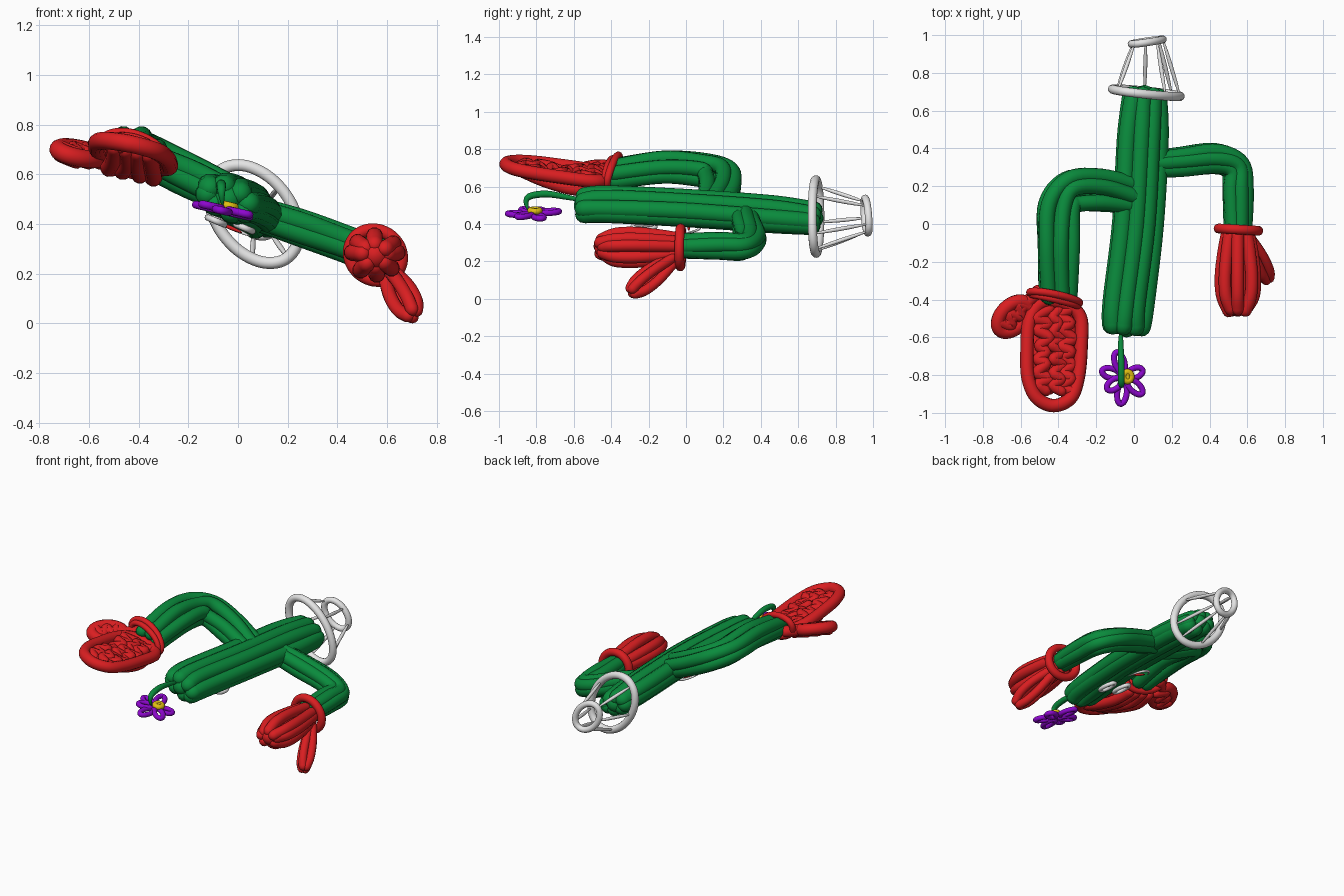
import bpy, bmesh, math, random
from mathutils import Vector as V

if "Cube" in bpy.data.objects:
    bpy.data.objects.remove(bpy.data.objects["Cube"])

random.seed(4)

def mat(name, c):
    m = bpy.data.materials.new(name)
    m.diffuse_color = (*c, 1)
    m.use_nodes = True
    m.node_tree.nodes["Principled BSDF"].inputs["Base Color"].default_value = m.diffuse_color
    return m

GREEN = mat("cactus green", (0.003, 0.26, 0.046))
RED = mat("glove red", (0.70, 0.013, 0.015))
WHITE = mat("pot white", (0.78, 0.78, 0.78))
PURPLE = mat("petal purple", (0.27, 0.002, 0.62))
YELLOW = mat("pollen yellow", (0.75, 0.52, 0.006))

SIDES = 12
U = V((0.92, 0, -0.39))   # across the tilted figure
N = V((0.39, 0, 0.92))    # its thickness direction
Y = V((0, 1, 0))

def smooth_path(pts, closed, steps=6):
    """Catmull-Rom resampling"""
    p = [V(q) for q in pts]
    n = len(p)
    get = (lambda i: p[i % n]) if closed else (lambda i: p[max(0, min(n - 1, i))])
    out = []
    for i in range(n if closed else n - 1):
        a, b, c, d = get(i - 1), get(i), get(i + 1), get(i + 2)
        for k in range(steps):
            t = k / steps
            out.append(0.5 * (2 * b + (c - a) * t + (2 * a - 5 * b + 4 * c - d) * t * t
                              + (3 * b - a - 3 * c + d) * t ** 3))
    if not closed:
        out.append(p[-1])
    return out

def add_tube(bm, pts, r, closed=False, taper=False):
    path = smooth_path(pts, closed)
    n = len(path)
    rad = [r * (max(0.15, math.sin(math.pi * i / (n - 1)) ** 0.6) if taper else 1) for i in range(n)]
    if not closed:  # rounded ends
        d0, d1 = (path[0] - path[1]).normalized(), (path[-1] - path[-2]).normalized()
        r0, r1, b0, b1 = rad[0], rad[-1], path[0].copy(), path[-1].copy()
        angs = (0.5, 1.0, 1.4)
        path = [b0 + d0 * r0 * math.sin(t) for t in reversed(angs)] + path + [b1 + d1 * r1 * math.sin(t) for t in angs]
        rad = [r0 * math.cos(t) for t in reversed(angs)] + rad + [r1 * math.cos(t) for t in angs]
    n = len(path)
    rings, nor = [], None
    for i in range(n):
        a = path[i - 1] if (i or closed) else path[0]
        b = path[(i + 1) % n] if (i < n - 1 or closed) else path[-1]
        t = (b - a).normalized()
        nor = t.orthogonal() if nor is None else nor - t * nor.dot(t)
        nor.normalize()
        bi = t.cross(nor)
        rings.append([bm.verts.new(path[i] + rad[i] * (nor * math.cos(2 * math.pi * k / SIDES)
                      + bi * math.sin(2 * math.pi * k / SIDES))) for k in range(SIDES)])
    for i in range(n if closed else n - 1):
        A, B = rings[i], rings[(i + 1) % n]
        for k in range(SIDES):
            j = (k + 1) % SIDES
            bm.faces.new((A[k], A[j], B[j], B[k]))
    if not closed:
        bm.faces.new(rings[0][::-1])
        bm.faces.new(rings[-1])

def part(name, material, tubes):
    """tubes: list of (points, radius, closed, taper)"""
    bm = bmesh.new()
    for t in tubes:
        add_tube(bm, *t)
    bmesh.ops.recalc_face_normals(bm, faces=bm.faces)
    me = bpy.data.meshes.new(name)
    bm.to_mesh(me)
    bm.free()
    me.materials.append(material)
    me.shade_smooth()
    bpy.context.collection.objects.link(bpy.data.objects.new(name, me))

def loop(c, a, b, n=12):
    """closed ellipse around c with half-axes a and b"""
    c, a, b = V(c), V(a), V(b)
    return [c + a * math.cos(2 * math.pi * i / n) + b * math.sin(2 * math.pi * i / n) for i in range(n)]

def bundle(path, count, wa, wb, r, ends=(0.8, 0.8), jit=0.0):
    """hand-drawn parallel tubes round a path, like cactus ribs"""
    path = [V(p) for p in path]
    m = len(path)
    tubes = []
    for k in range(count):
        pts = []
        for i, p in enumerate(path):
            ang = 2 * math.pi * (k + 0.5 + random.uniform(-jit, jit)) / count
            t = (path[min(i + 1, m - 1)] - path[max(i - 1, 0)]).normalized()
            s = t.cross(N).normalized()
            f = ends[0] if i == 0 else ends[1] if i == m - 1 else 1
            pts.append(p + f * (s * wa * math.cos(ang) + s.cross(t) * wb * math.sin(ang)))
        tubes.append((pts, r, False, False))
    return tubes

# ribbed trunk
trunk = [(-0.04, -0.54, 0.50), (-0.03, -0.42, 0.505), (0.02, 0, 0.487), (0.045, 0.45, 0.455), (0.055, 0.675, 0.432)]
part("trunk", GREEN, bundle(trunk, 8, 0.098, 0.047, 0.049, (0.9, 0.8), 0.15) + [(trunk, 0.06, False, False)])

# bent arms
arm_l = [(0.0, 0.15, 0.50), (-0.18, 0.18, 0.585), (-0.33, 0.175, 0.66), (-0.395, 0.09, 0.69), (-0.40, -0.12, 0.705), (-0.40, -0.38, 0.67)]
arm_r = [(0.08, 0.31, 0.44), (0.25, 0.325, 0.385), (0.43, 0.345, 0.32), (0.535, 0.30, 0.28), (0.55, 0.18, 0.285), (0.55, -0.02, 0.285)]
part("left_arm", GREEN, bundle(arm_l, 6, 0.08, 0.046, 0.043, (0.8, 0.85), 0.2))
part("right_arm", GREEN, bundle(arm_r, 6, 0.045, 0.035, 0.042, (0.8, 0.8), 0.2) + [(arm_r, 0.04, False, False)])

# left glove: outlined mitt with scribbled filling
LU, LV = V((1, 0, -0.22)), V((0, 1, -0.13))
LC = V((-0.425, -0.69, 0.685))
def on_mitt(x, y, h=0):
    return LC + LU * x + LV * y + V((0, 0, h))
outline = [on_mitt(x, y) for x, y in ((0, -0.272), (0.09, -0.23), (0.13, -0.12), (0.145, 0.04), (0.14, 0.2),
           (0.05, 0.27), (-0.07, 0.27), (-0.13, 0.17), (-0.142, 0.0), (-0.135, -0.13), (-0.09, -0.23))]
fill = [(outline, 0.036, True, False)]
rnd = lambda s: random.uniform(-s, s)
for cx, r in ((-0.06, 0.03), (0.01, 0.028), (0.065, 0.03)):
    fill.append(([on_mitt(cx + 0.026 * (-1) ** i + rnd(0.014), -0.2 + 0.036 * i + rnd(0.008), 0.002 + rnd(0.012))
                  for i in range(13)], r, False, False))
for cx in (-0.085, -0.03, 0.03, 0.085):
    fill.append(([on_mitt(cx * 0.8, -0.18, -0.015), on_mitt(cx + rnd(0.015), -0.05, -0.05),
                  on_mitt(cx + rnd(0.015), 0.1, -0.068), on_mitt(cx * 0.9, 0.23, -0.045)], 0.034, False, False))
part("left_glove", RED, fill)

# left thumb
TA, TB = V((-0.07, -0.07, 0.004)), V((0.042, -0.042, -0.024))
TC = V((-0.64, -0.49, 0.684))
part("left_thumb", RED, [(loop(TC, TA, TB), 0.037, True, False)] +
     [([TC + TA * (0.35 * i - 1.0) + TB * 0.5 * (-1) ** i + V((0, 0, h)) for i in range(6)], 0.03, False, False)
      for h in (0.008, -0.022)] +
     [([TC - TA * 1.9, TC - TA, TC + TA * 0.6], 0.036, False, False)])
part("left_cuff", RED, [(loop((-0.42, -0.39, 0.68), (0.13, -0.03, -0.045), (0.02, 0.015, 0.075)), 0.02, True, False),
                        (loop((-0.42, -0.405, 0.675), (0.12, -0.03, -0.04), (0.02, 0.0, 0.065)), 0.018, True, False)])

# right glove: bunch of long strokes
RC = V((0.55, -0.26, 0.275))
strokes = []
for k in range(8):
    a = 2 * math.pi * (k + rnd(0.2)) / 8
    d = V((math.cos(a), 0, 0.85 * math.sin(a)))
    e = rnd(0.02)
    strokes.append(([RC + d * w + V((0, y, 0)) for w, y in
                    ((0.06, 0.2), (0.078, 0.1), (0.091, -0.02), (0.084, -0.12), (0.05, -0.19 + e))], 0.034, False, False))
strokes.append(([RC + V((0, 0.18, 0)), RC, RC + V((0, -0.17, 0))], 0.06, False, False))
part("right_glove", RED, strokes)

# right thumb
t0, t1 = V((0.60, -0.07, 0.21)), V((0.70, -0.285, 0.042))
sd, up = V((0.035, 0.0, 0.022)), V((0.0, -0.025, 0.03))
part("right_thumb", RED, [([t0 + o * 0.4, t0.lerp(t1, 0.45) + o, t0.lerp(t1, 0.8) + o, t1 + o * 0.5], 0.027, False, False)
                          for o in (sd, -sd, up, -up)])
part("right_cuff", RED, [(loop((0.553, -0.03, 0.275), (0.105, -0.006, -0.02), (0.01, 0.0, 0.10)), 0.026, True, False)])

# pot frame
BC, BA, BB = V((0.065, 0.695, 0.44)), V((0.177, -0.02, -0.04)), V((-0.03, -0.005, 0.193))
SC, SA, SB = V((0.07, 0.965, 0.445)), V((0.083, 0.012, -0.02)), V((-0.01, -0.005, 0.09))
part("pot_rim", WHITE, [(loop(BC, BA, BB), 0.024, True, False)])
part("pot_base", WHITE, [(loop(SC, SA, SB), 0.02, True, False)])
struts = []
for a in (0.8, 2.4, 3.5, 4.5, 5.4, 6.0):
    c, s = math.cos(a), math.sin(a)
    p, q = BC + BA * c + BB * s, SC + SA * c + SB * s
    struts.append(([p, p.lerp(q, 0.5), q], 0.011, False, True))
part("pot_struts", WHITE, struts)

# flower on a curled stem
part("flower_stem", GREEN, [([(-0.065, -0.53, 0.52), (-0.07, -0.62, 0.54), (-0.068, -0.74, 0.56), (-0.067, -0.83, 0.55),
                              (-0.066, -0.855, 0.52), (-0.062, -0.845, 0.475)], 0.019, False, True)])
FC, FU = V((-0.052, -0.81, 0.455)), V((0.97, 0, -0.22))
petals = []
for k, (deg, size) in enumerate(((108, 1.1), (165, 1.0), (215, 0.9), (262, 1.15), (318, 1.05), (20, 0.85))):
    a = math.radians(deg)
    d = (FU * math.cos(a) + Y * math.sin(a)) * size
    e = FU * -math.sin(a) + Y * math.cos(a)
    petals.append((loop(FC + d * 0.075 + V((0, 0, 0.004 * (-1) ** k)), d * 0.05, e * 0.026, 8), 0.016, True, False))
part("petals", PURPLE, petals)
fc = V((-0.035, -0.808, 0.472))
part("flower_centre", YELLOW, [(loop(fc, FU * 0.022, Y * 0.024, 8), 0.017, True, False),
                               ([fc - Y * 0.01, fc + Y * 0.01], 0.015, False, False)])

# face on the underside
for name, c in (("left_eye", (-0.088, -0.225, 0.412)), ("right_eye", (0.025, -0.225, 0.385))):
    part(name, WHITE, [(loop(c, U * 0.036, Y * 0.06, 10), 0.013, True, False)])
MC = V((-0.03, 0.03, 0.385))
part("mouth", WHITE, [([MC + U * x + Y * y for x, y in ((-0.085, -0.03), (-0.05, 0.025), (0, 0.045), (0.05, 0.025), (0.085, -0.03))],
                       0.008, False, True)])
part("tongue", RED, [([MC + U * x + Y * -0.015 for x in (-0.05, 0, 0.05)], 0.008, False, True)])
